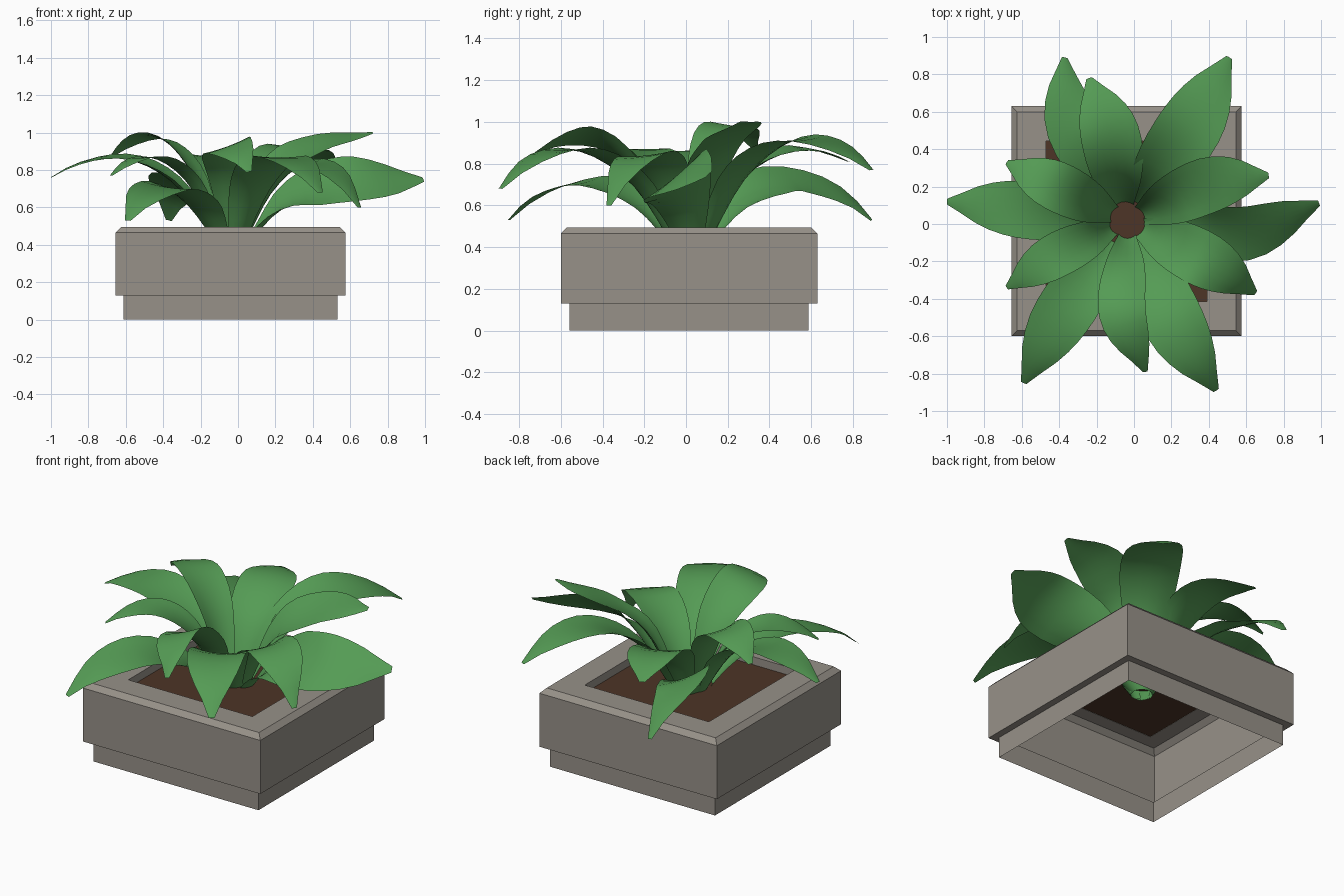
import bpy
from math import sin, cos, radians, pi
from mathutils import Vector

if "Cube" in bpy.data.objects:
    bpy.data.objects.remove(bpy.data.objects["Cube"])

CX, CY = -0.04, 0.015   # planter centre


def material(name, r, g, b):
    m = bpy.data.materials.new(name)
    m.diffuse_color = (r, g, b, 1)
    m.use_nodes = True
    m.node_tree.nodes["Principled BSDF"].inputs["Base Color"].default_value = m.diffuse_color
    return m


def mesh_object(name, verts, faces, mat, smooth=False):
    me = bpy.data.meshes.new(name)
    me.from_pydata(verts, [], faces)
    me.materials.append(mat)
    for p in me.polygons:
        p.use_smooth = smooth
    ob = bpy.data.objects.new(name, me)
    bpy.context.collection.objects.link(ob)
    return ob


def square(h, z):
    corners = ((-h, -h), (h, -h), (h, h), (-h, h))
    return [(CX + x, CY + y, z) for x, y in corners]


def catmull(p, t):
    """Smooth curve through all but the first and last point."""
    n = len(p) - 3
    i = min(int(t * n), n - 1)
    u = t * n - i
    a, b, c, d = p[i:i + 4]
    return 0.5 * (2 * b + (c - a) * u + (2 * a - 5 * b + 4 * c - d) * u * u
                  + (3 * b - a - 3 * c + d) * u ** 3)


def leaf_width(t, peak=0.58):
    if t < peak:
        return 0.28 + 0.72 * sin(pi / 2 * t / peak) ** 1.3
    return max(0.1, 1 - ((t - peak) / (1 - peak)) ** 2.4)


stone = material("stone", 0.31, 0.285, 0.25)
earth = material("earth", 0.075, 0.035, 0.02)
green = material("green", 0.09, 0.33, 0.09)

# Planter: stepped square shell, open underneath, chamfered rim and inner lip
profile = [(0.572, 0), (0.572, 0.13), (0.615, 0.13), (0.615, 0.465),
           (0.585, 0.495), (0.43, 0.495), (0.43, 0.44)]
verts = [v for h, z in profile for v in square(h, z)]
faces = [(4 * r + k, 4 * r + (k + 1) % 4, 4 * r + 4 + (k + 1) % 4, 4 * r + 4 + k)
         for r in range(len(profile) - 1) for k in range(4)]
mesh_object("planter", verts, faces, stone)

# Soil
mesh_object("soil", square(0.43, 0.445), [range(4)], earth)

# Leaves: arched, gently cupped blades growing out of a small central ring
ROWS, COLS = 14, 6
HEART = Vector((-0.04, 0.02, 0.37))


def leaf(name, x, y, z, apex, width, roll, bend):
    tip = Vector((x, y, z))
    out = Vector((x, y, HEART.z)) - HEART
    out.normalize()
    base = HEART + 0.055 * out
    sideways = Vector((-out.y, out.x, 0)) * bend
    low = base.lerp(tip, 0.25) + sideways * 0.5
    high = base.lerp(tip, 0.6) + sideways
    low.z = 0.42 + 0.68 * (apex - 0.42)
    high.z = apex
    droop = Vector((0, 0, 2.5 * max(0, apex - z)))   # tips curl down late
    pts = [2 * base - low, base, low, high, tip, 2 * tip - high - droop]
    verts = []
    for r in range(ROWS + 1):
        t = r / ROWS
        c = catmull(pts, t)
        tan = (catmull(pts, min(t + 0.02, 1)) - catmull(pts, max(t - 0.02, 0))).normalized()
        left = Vector((0, 0, 1)).cross(tan).normalized()
        normal = tan.cross(left)
        a = radians(roll) * min(1, 2 * t)
        side = left * cos(a) + normal * sin(a)
        up = normal * cos(a) - left * sin(a)
        half = width / 2 * leaf_width(t)
        cup = 0.45 * (1 - t) - 0.15 * t      # gutter at the base, arched near the tip
        for k in range(COLS + 1):
            s = 2 * k / COLS - 1
            verts.append(c - side * half * s + up * half * cup * (s * s - 0.4))
    n = COLS + 1
    faces = [(r * n + k, r * n + k + 1, (r + 1) * n + k + 1, (r + 1) * n + k)
             for r in range(ROWS) for k in range(COLS)]
    mesh_object(name, verts, faces, green, True)


# tip x, y, z, arch height, width, roll in degrees, sideways bend
leaves = [
    (-0.37, 0.89, 0.53, 0.72, 0.32, 22, 0.09),
    (-0.24, 0.78, 0.81, 0.87, 0.32, 5, -0.03),
    (0.51, 0.89, 0.77, 0.92, 0.35, 5, -0.02),
    (0.72, 0.26, 1.00, 0.94, 0.31, 15, 0.05),
    (0.99, 0.11, 0.75, 0.75, 0.38, 40, -0.12),
    (0.65, -0.37, 0.60, 0.84, 0.30, 5, 0.02),
    (0.44, -0.89, 0.68, 0.87, 0.33, 0, -0.03),
    (0.06, -0.79, 0.79, 0.93, 0.27, 20, -0.08),
    (-0.59, -0.85, 0.53, 0.71, 0.32, -8, -0.02),
    (-0.68, -0.34, 0.77, 0.87, 0.24, 0, -0.02),
    (-1.0, 0.12, 0.76, 0.87, 0.31, -5, 0),
    (-0.68, 0.33, 0.87, 0.98, 0.27, 8, 0),
]
for i, args in enumerate(leaves, 1):
    leaf(f"leaf_{i:02d}", *args)
